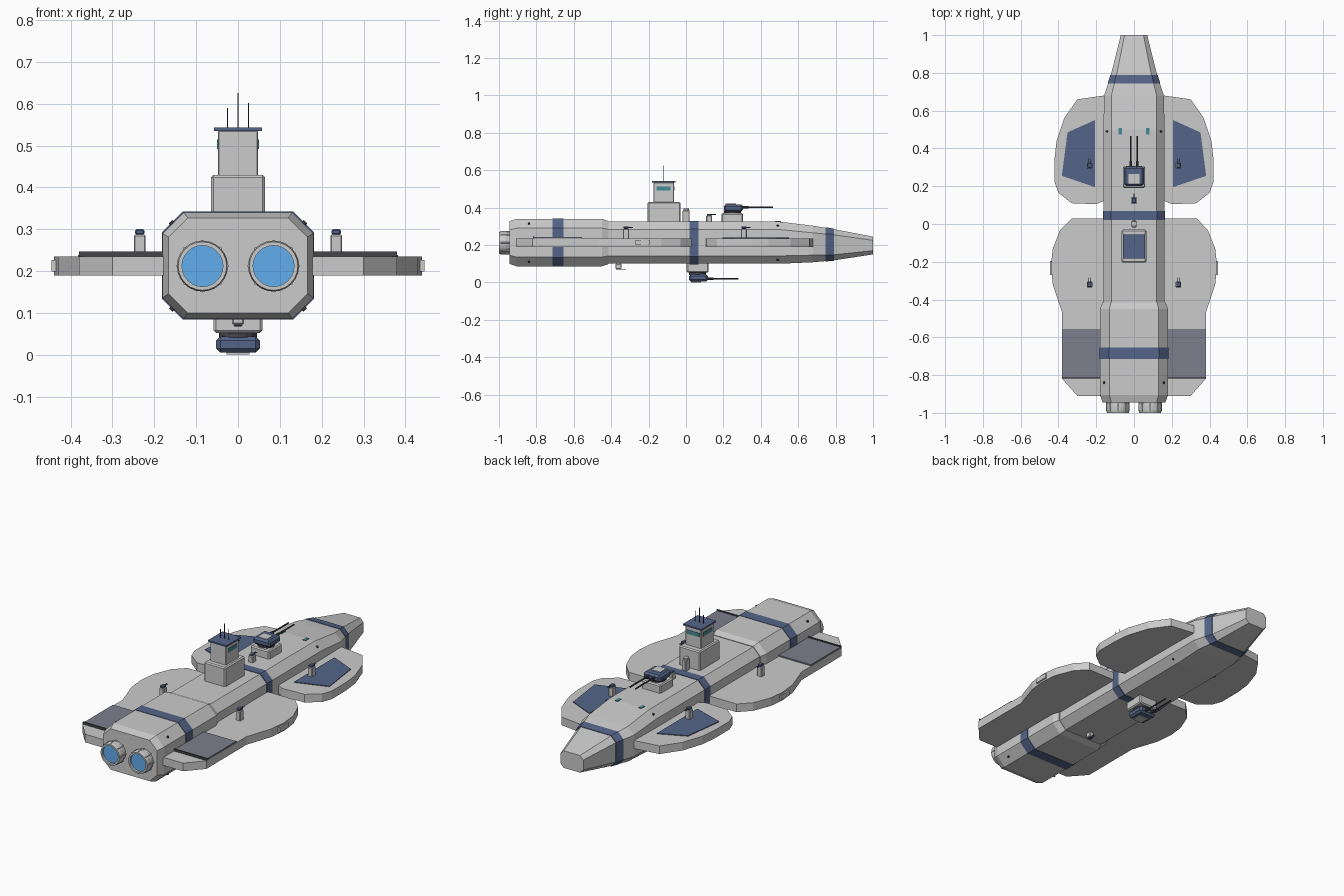
import bpy, bmesh, math
from mathutils import Vector, Matrix

if "Cube" in bpy.data.objects:
    bpy.data.objects.remove(bpy.data.objects["Cube"])


def material(name, rgb):
    m = bpy.data.materials.new(name)
    m.diffuse_color = (*rgb, 1)
    m.use_nodes = True
    m.node_tree.nodes["Principled BSDF"].inputs["Base Color"].default_value = m.diffuse_color
    return m


BLUE = material("navy_paint", (0.09, 0.13, 0.25))
DECK = material("deck_paint", (0.20, 0.21, 0.27))
GLOW = material("engine_glow", (0.12, 0.42, 0.85))
TEAL = material("window_teal", (0.06, 0.26, 0.30))
DARK = material("dark_metal", (0.06, 0.06, 0.07))


def finish(name, bm, mat=None):
    bmesh.ops.recalc_face_normals(bm, faces=bm.faces)
    me = bpy.data.meshes.new(name)
    bm.to_mesh(me)
    bm.free()
    ob = bpy.data.objects.new(name, me)
    bpy.context.collection.objects.link(ob)
    if mat:
        me.materials.append(mat)
    return ob


def box(name, x, y, z, mat=None, bevel=0):
    """Box from (min, max) ranges."""
    bm = bmesh.new()
    bmesh.ops.create_cube(bm, size=1)
    for v in bm.verts:
        v.co = Vector([(r[0] + r[1]) / 2 + c * (r[1] - r[0]) for r, c in zip((x, y, z), v.co)])
    if bevel:
        bmesh.ops.bevel(bm, geom=bm.edges[:], offset=bevel, segments=1, affect='EDGES')
    return finish(name, bm, mat)


def rod(name, a, b, r, mat=None, sides=8):
    a, b = Vector(a), Vector(b)
    bm = bmesh.new()
    rot = (b - a).to_track_quat('Z', 'Y').to_matrix().to_4x4()
    bmesh.ops.create_cone(bm, cap_ends=True, segments=sides, radius1=r, radius2=r,
                          depth=(b - a).length, matrix=Matrix.Translation((a + b) / 2) @ rot)
    return finish(name, bm, mat)


def loft(name, sections, mat=None):
    """Chamfered-rectangle sections: y, half width, bottom, top, chamfer."""
    bm = bmesh.new()
    rings = []
    for y, w, b, t, c in sections:
        pts = [(w - c, b), (w, b + c), (w, t - c), (w - c, t),
               (c - w, t), (-w, t - c), (-w, b + c), (c - w, b)]
        rings.append([bm.verts.new((x, y, z)) for x, z in pts])
    for r, s in zip(rings, rings[1:]):
        for i in range(8):
            j = (i + 1) % 8
            bm.faces.new((r[i], r[j], s[j], s[i]))
    bm.faces.new(rings[0])
    bm.faces.new(rings[-1])
    return finish(name, bm, mat)


def plate(name, outline, z0, z1, side, mat=None):
    bm = bmesh.new()
    f = bm.faces.new([bm.verts.new((side * x, y, z0)) for x, y in outline])
    ext = bmesh.ops.extrude_face_region(bm, geom=[f], use_keep_orig=True)
    bmesh.ops.translate(bm, vec=(0, 0, z1 - z0),
                        verts=[v for v in ext["geom"] if isinstance(v, bmesh.types.BMVert)])
    return finish(name, bm, mat)


# Hull: main body with tapering nose, and thicker engine block
loft("main_hull", [(-0.5, .162, .10, .325, .042), (0.50, .162, .10, .325, .042),
                   (0.68, .158, .108, .303, .038), (0.79, .122, .118, .285, .03),
                   (1.0, .07, .15, .245, .02)])
loft("engine_block", [(-0.945, .166, .10, .327, .046), (-0.905, .18, .086, .34, .05),
                      (-0.45, .18, .086, .34, .05), (-0.415, .166, .098, .328, .044)])

# Painted bands round the hull
loft("rear_band", [(-0.715, .182, .084, .342, .05), (-0.655, .182, .084, .342, .05)], BLUE)
loft("middle_band", [(0.02, .165, .097, .328, .042), (0.068, .165, .097, .328, .042)], BLUE)
loft("nose_band", [(0.745, .139, .112, .295, .034), (0.79, .125, .116, .288, .031)], BLUE)

FRONT_WING = [(.12, .685), (.16, .68), (.30, .66), (.37, .56), (.41, .44), (.42, .35),
              (.42, .22), (.40, .165), (.33, .11), (.20, .105), (.12, .14)]
REAR_WING = [(.12, .03), (.33, .03), (.39, -.03), (.43, -.13), (.44, -.22), (.43, -.32),
             (.38, -.47), (.38, -.82), (.30, -.91), (.12, -.91)]
PANEL = [(.207, .55), (.352, .485), (.382, .255), (.207, .195)]


def small_turret(name, x, y, z, h, up=1):
    def zr(a, b):
        return sorted((z + up * a, z + up * b))
    box(name + "_post", (x - .014, x + .014), (y - .017, y + .015), zr(-.01, h * .8), bevel=.003)
    box(name + "_head", (x - .011, x + .011), (y - .014, y + .014), zr(h * .8, h), BLUE, .003)
    for s in (-1, 1):
        zb = z + up * h * .9
        rod(name + "_barrel", (x + s * .004, y + .01, zb), (x + s * .004, y + .036, zb), .002, DARK, 6)


for s, tag in ((-1, "left"), (1, "right")):
    # Wings with painted panels, flight deck and side pod
    plate(tag + "_front_wing", FRONT_WING, .19, .235, s)
    plate(tag + "_rear_wing", REAR_WING, .19, .235, s)
    plate(tag + "_wing_panel", PANEL, .234, .239, s, BLUE)
    plate(tag + "_flight_deck", [(.17, -.555), (.378, -.555), (.378, -.815), (.17, -.815)],
          .234, .242, s, DECK)
    plate(tag + "_deck_edge", [(.17, -.811), (.38, -.811), (.38, -.819), (.17, -.819)],
          .234, .247, s, DARK)
    plate(tag + "_side_pod", [(.42, -.195), (.446, -.195), (.446, -.27), (.42, -.27)], .199, .226, s)
    small_turret(tag + "_front_wing_turret", s * .235, .31, .235, .065)
    small_turret(tag + "_rear_wing_turret", s * .235, -.32, .235, .065)

    # Engine nozzle: hollow ring, ribs and glowing disc
    cx, cz, n = s * .085, .212, 24
    bm = bmesh.new()
    prof = [(.058, -.93), (.058, -.955), (.061, -.96), (.061, -.985), (.058, -1.0),
            (.049, -1.0), (.049, -.975)]
    rings = [[bm.verts.new((cx + r * math.cos(2 * math.pi * i / n), y,
                            cz + r * math.sin(2 * math.pi * i / n))) for i in range(n)]
             for r, y in prof]
    for a, b in zip(rings, rings[1:]):
        for i in range(n):
            bm.faces.new((a[i], a[(i + 1) % n], b[(i + 1) % n], b[i]))
    finish(tag + "_engine_nozzle", bm)
    rod(tag + "_engine_glow", (cx, -.988, cz), (cx, -.94, cz), .0492, GLOW, n)
    for k in range(8):
        a = math.pi * k / 4
        x, z = cx + .059 * math.cos(a), cz + .059 * math.sin(a)
        rod(tag + "_nozzle_rib", (x, -.993, z), (x, -.94, z), .004, None, 6)

    # Deck lights and hull thrusters
    box(tag + "_deck_light", sorted((s * .064, s * .082)), (.475, .507), (.32, .328), TEAL)
    for y, x, z in ((.49, .143, .304), (-.84, .158, .315)):
        for zz in (z, .425 - z):
            rod(tag + "_thruster", (s * (x - .006), y, zz - .006 * (1 if zz > .2 else -1)),
                (s * (x + .003), y, zz + .003 * (1 if zz > .2 else -1)), .006, DARK)

# Command tower with windows, roof and antennas
box("tower_base", (-.065, .065), (-.205, -.03), (.315, .43), bevel=.006)
box("tower_upper", (-.048, .048), (-.175, -.063), (.42, .536), bevel=.003)
box("tower_roof", (-.057, .057), (-.182, -.055), (.535, .543), BLUE)
for s in (-1, 1):
    box("side_window", sorted((s * .045, s * .0505)), (-.158, -.082), (.492, .514), TEAL)
box("forward_window", (-.038, .038), (-.066, -.0605), (.492, .514), TEAL)
for x, top in ((-.025, .59), (0, .626), (.025, .602)):
    rod("antenna", (x, -.118, .54), (x, -.118, top), .0015, DARK, 6)

# Sensor mast and small deck turret
box("sensor_mast", (-.012, .012), (-.018, .02), (.32, .385), bevel=.003)
rod("sensor_head", (0, .001, .38), (0, .001, .395), .014, None, 10)
small_turret("deck_turret", 0, .125, .325, .042)
small_turret("belly_turret", 0, -.36, .09, .022, -1)


def main_turret(name, y, z, up):
    def zr(a, b):
        return sorted((z + up * a, z + up * b))
    box(name + "_base", (-.058, .058), (y - .058, y + .058), zr(-.01, .045), bevel=.006)
    rod(name + "_ring", (0, y, z + up * .04), (0, y, z + up * .056), .045, DARK, 16)
    box(name + "_head", (-.052, .052), (y - .046, y + .056), zr(.053, .092), BLUE, .01)
    box(name + "_hatch", (-.028, .028), (y - .036, y + .018), zr(.085, .096))
    for s in (-1, 1):
        zb = z + up * .077
        rod(name + "_barrel", (s * .017, y + .04, zb), (s * .017, y + .218, zb), .004, DARK)
        rod(name + "_barrel_sleeve", (s * .017, y + .04, zb), (s * .017, y + .085, zb), .007, DARK)


# Twin-gun turrets on deck and belly
main_turret("top_turret", .248, .325, 1)
main_turret("belly_gun", .062, .097, -1)
